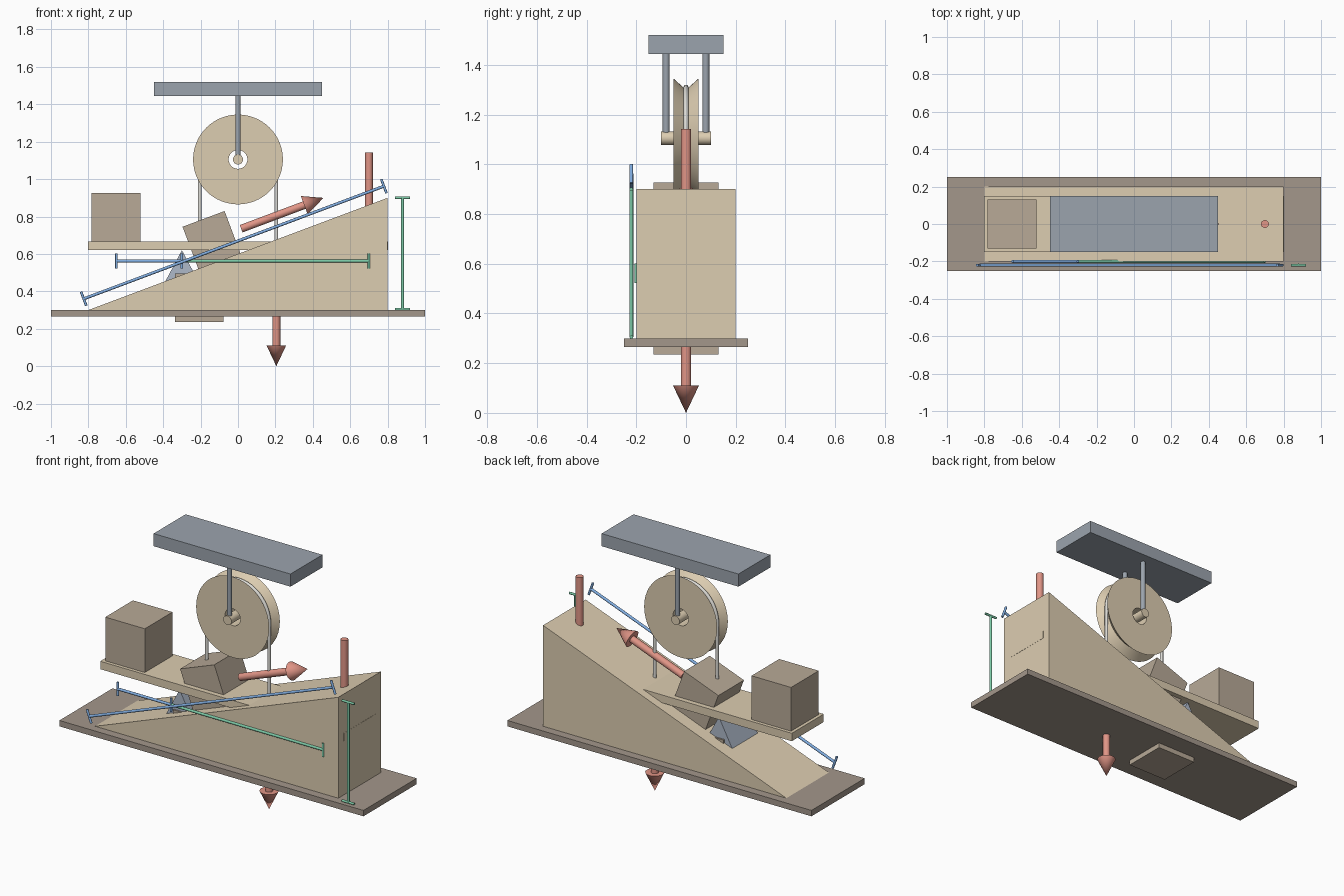
import bpy, bmesh
from math import pi, cos, sin, atan2
from mathutils import Vector

if "Cube" in bpy.data.objects:
    bpy.data.objects.remove(bpy.data.objects["Cube"])


def material(name, r, g, b):
    m = bpy.data.materials.new(name)
    m.diffuse_color = (r, g, b, 1)
    m.use_nodes = True
    m.node_tree.nodes["Principled BSDF"].inputs["Base Color"].default_value = m.diffuse_color
    return m


TAN = material("tan", 0.72, 0.61, 0.44)
BROWN = material("brown", 0.48, 0.40, 0.31)
UMBER = material("umber", 0.37, 0.31, 0.26)
STEEL = material("steel", 0.33, 0.37, 0.42)
SLATE = material("slate", 0.42, 0.48, 0.58)
ROPE = material("rope_grey", 0.72, 0.71, 0.67)
RED = material("red", 0.75, 0.30, 0.24)
BLUE = material("blue", 0.22, 0.42, 0.75)
GREEN = material("green", 0.20, 0.58, 0.38)


def finish(name, bm, mat, smooth=False):
    bmesh.ops.recalc_face_normals(bm, faces=bm.faces)
    me = bpy.data.meshes.new(name)
    bm.to_mesh(me)
    bm.free()
    me.materials.append(mat)
    ob = bpy.data.objects.new(name, me)
    bpy.context.collection.objects.link(ob)
    if smooth:
        bpy.ops.object.select_all(action='DESELECT')
        bpy.context.view_layer.objects.active = ob
        ob.select_set(True)
        bpy.ops.object.shade_smooth_by_angle(angle=0.6)
    return ob


def box(name, centre, size, mat, tilt=0):
    bm = bmesh.new()
    bmesh.ops.create_cube(bm, size=1)
    bmesh.ops.scale(bm, vec=size, verts=bm.verts)
    ob = finish(name, bm, mat)
    ob.location = centre
    ob.rotation_euler.y = -tilt
    return ob


def prism(name, profile, half_y, mat):
    bm = bmesh.new()
    face = bm.faces.new([bm.verts.new((x, -half_y, z)) for x, z in profile])
    ext = bmesh.ops.extrude_face_region(bm, geom=[face])["geom"]
    bmesh.ops.translate(bm, vec=(0, 2 * half_y, 0),
                        verts=[v for v in ext if isinstance(v, bmesh.types.BMVert)])
    return finish(name, bm, mat)


def lathe(name, profile, origin, direction, mat, steps=24, closed=False):
    """Spin (radius, height) points around the given direction."""
    bm = bmesh.new()
    pts = [bm.verts.new((r, 0, h)) for r, h in profile]
    edges = [bm.edges.new(p) for p in zip(pts, pts[1:])]
    if closed:
        edges.append(bm.edges.new((pts[-1], pts[0])))
    bmesh.ops.spin(bm, geom=pts + edges, axis=(0, 0, 1), cent=(0, 0, 0),
                   angle=2 * pi, steps=steps)
    bmesh.ops.remove_doubles(bm, verts=bm.verts, dist=1e-5)
    ob = finish(name, bm, mat, True)
    ob.location = origin
    ob.rotation_euler = Vector(direction).to_track_quat('Z', 'Y').to_euler()
    return ob


def rod(name, a, b, r, mat, steps=16):
    d = Vector(b) - Vector(a)
    return lathe(name, [(0, 0), (r, 0), (r, d.length), (0, d.length)], a, d, mat, steps)


def arrow(name, start, direction):
    profile = [(0, 0), (0.021, 0), (0.021, 0.36), (0.052, 0.36), (0, 0.47)]
    return lathe(name, profile, start, direction, RED)


def dimension(name, a, b, y, mat):
    """Thin measuring line with a crossbar at each end."""
    a, b = Vector((a[0], y, a[1])), Vector((b[0], y, b[1]))
    d = (b - a).normalized()
    across = Vector((-d.z, 0, d.x)) * 0.04
    rod(name + "_line", a, b, 0.008, mat, 12)
    for label, p in (("start", a), ("end", b)):
        rod(f"{name}_{label}_tick", p - across, p + across, 0.007, mat, 12)


# Inclined plane with its sliding block
slope = atan2(0.6, 1.6)
along = Vector((cos(slope), 0, sin(slope)))
normal = Vector((-sin(slope), 0, cos(slope)))
box("base_plate", (0, 0, 0.2825), (2, 0.5, 0.035), UMBER)
prism("ramp", [(-0.8, 0.3), (0.8, 0.3), (0.8, 0.9)], 0.2, TAN)
block = Vector((-0.1, 0, 0.5625)) + normal * 0.12
box("sliding_block", block, (0.24, 0.24, 0.24), BROWN, slope)
arrow("ramp_force_arrow", block + along * 0.17, along)
dimension("ramp_length", (-0.825, 0.36), (0.78, 0.962), -0.22, BLUE)
dimension("ramp_height", (0.88, 0.305), (0.88, 0.9), -0.22, GREEN)

# Lever on its fulcrum
box("lever_beam", (0, 0, 0.6435), (1.602, 0.3, 0.047), TAN)
prism("fulcrum", [(-0.47, 0.3), (-0.13, 0.3), (-0.3, 0.62)], 0.12, SLATE)
box("lever_load", (-0.652, 0, 0.797), (0.26, 0.26, 0.26), BROWN)
arrow("lever_force_arrow", (0.7, 0, 1.143), (0, 0, -1))
dimension("load_arm", (-0.65, 0.562), (-0.3, 0.562), -0.2, BLUE)
dimension("effort_arm", (-0.3, 0.562), (0.7, 0.562), -0.2, GREEN)

# Hanging pulley
hub = 1.105
box("ceiling_bar", (0, 0, 1.4825), (0.9, 0.3, 0.075), STEEL)
lathe("pulley_wheel", [(0.05, -0.05), (0.24, -0.05), (0.195, 0), (0.24, 0.05), (0.05, 0.05)],
      (0, 0, hub), (0, 1, 0), TAN, 64, True)
rod("pulley_axle", (0, -0.1, hub), (0, 0.1, hub), 0.027, TAN, 24)
for side, y in (("front", -0.08), ("back", 0.08)):
    rod(side + "_hanger", (0, y, hub), (0, y, 1.45), 0.014, STEEL)

# Rope: up from the load, over the wheel, down to the pull
cu = bpy.data.curves.new("rope", 'CURVE')
cu.dimensions = '3D'
cu.bevel_depth = 0.01
cu.bevel_resolution = 3
cu.use_fill_caps = True
path = [(-0.205, 0.48)]
path += [(-0.205 * cos(pi * i / 32), hub + 0.205 * sin(pi * i / 32)) for i in range(33)]
path += [(0.205, 0.46)]
sp = cu.splines.new('POLY')
sp.points.add(len(path) - 1)
for p, (x, z) in zip(sp.points, path):
    p.co = (x, 0, z, 1)
cu.materials.append(ROPE)
bpy.context.collection.objects.link(bpy.data.objects.new("rope", cu))
box("pulley_load", (-0.207, 0, 0.365), (0.26, 0.26, 0.26), BROWN)
arrow("pulley_force_arrow", (0.205, 0, 0.47), (0, 0, -1))
